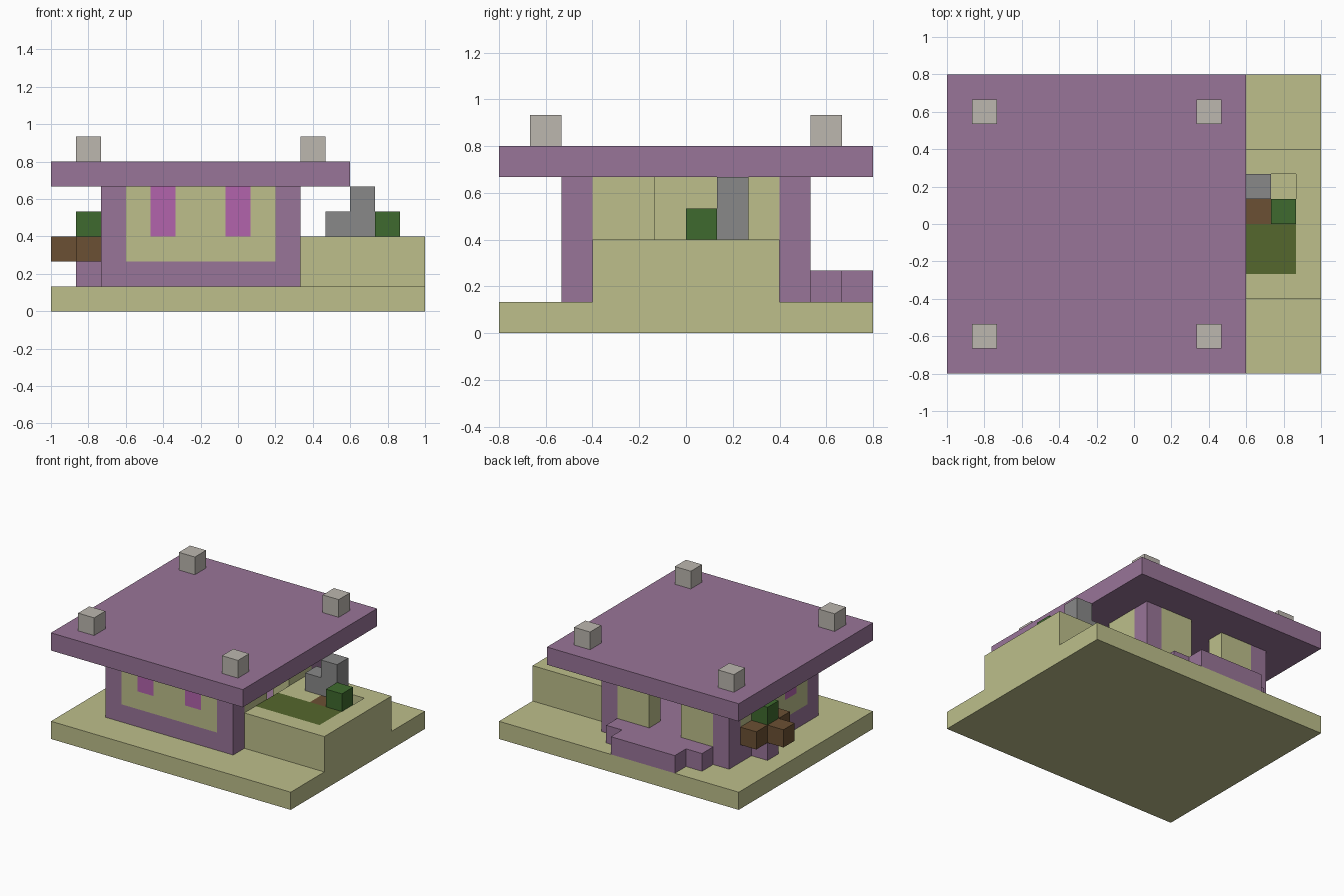
import bpy, bmesh
from mathutils import Vector

if "Cube" in bpy.data.objects:
    bpy.data.objects.remove(bpy.data.objects["Cube"], do_unlink=True)

U = 2 / 15                          # one block
ORIGIN = Vector((-1, -0.8, 0))


def colour(name, code):
    rgb = [int(code[i:i + 2], 16) / 255 for i in (0, 2, 4)]
    lin = [c / 12.92 if c < 0.04 else ((c + 0.055) / 1.055) ** 2.4 for c in rgb]
    m = bpy.data.materials.new(name)
    m.use_nodes = True
    m.diffuse_color = (*lin, 1)
    m.node_tree.nodes["Principled BSDF"].inputs["Base Color"].default_value = (*lin, 1)
    return m


SAND = colour("sand", "BDBF8B")
PURPLE = colour("dusty purple", "997598")
PINK = colour("pink glass", "B263AC")
STONE = colour("pale stone", "BCB7AF")
GREY = colour("grey rock", "898989")
BROWN = colour("brown wood", "6B5033")
LEAF = colour("leaf green", "3E6A2E")
POND = colour("pond green", "55672D")


def block(name, lo, hi, mats, cuts=(), rule=None, hole=None):
    """Box between two block corners, cut by (axis, position) planes and coloured by rule."""
    bm = bmesh.new()
    bmesh.ops.create_cube(bm, size=1)
    lo, hi = Vector(lo), Vector(hi)
    for v in bm.verts:
        v.co = Vector([(a + b) / 2 + c * (b - a) for a, b, c in zip(lo, hi, v.co)])
    for axis, pos in cuts:
        n = Vector((0, 0, 0))
        n[axis] = 1
        bmesh.ops.bisect_plane(bm, geom=bm.verts[:] + bm.edges[:] + bm.faces[:],
                               plane_co=n * pos, plane_no=n)
    for f in bm.faces:
        if rule:
            f.material_index = rule(f.calc_center_median())
    # Sink one top cell to make a hole
    if hole:
        top = [f for f in bm.faces if f.normal.z > 0.9 and hole(f.calc_center_median())]
        for f in bmesh.ops.extrude_discrete_faces(bm, faces=top)["faces"]:
            for v in f.verts:
                v.co.z -= 1
    for v in bm.verts:
        v.co = ORIGIN + v.co * U
    bmesh.ops.recalc_face_normals(bm, faces=bm.faces[:])
    me = bpy.data.meshes.new(name)
    bm.to_mesh(me)
    bm.free()
    for m in mats:
        me.materials.append(m)
    ob = bpy.data.objects.new(name, me)
    bpy.context.scene.collection.objects.link(ob)
    return ob


def cube(name, x, y, z, mat):
    return block(name, (x, y, z), (x + 1, y + 1, z + 1), [mat])


# Ground, house floor and back steps
block("ground", (0, 0, 0), (15, 12, 1), [SAND])
block("house_floor", (2, 2, 1), (10, 10, 2), [PURPLE])
block("upper_step", (3, 10, 1), (9, 11, 2), [PURPLE])
block("lower_step", (4, 11, 1), (8, 12, 2), [PURPLE])

# Corner posts and roof with stone blocks
for side, x in (("right", 2), ("left", 9)):
    for end, y in (("front", 2), ("back", 9)):
        block(f"{end}_{side}_post", (x, y, 2), (x + 1, y + 1, 5), [PURPLE])
block("roof", (0, 0, 5), (12, 12, 6), [PURPLE])
for x in (1, 10):
    for y in (1, 10):
        cube("roof_stone", x, y, 6, STONE)


# Walls with two flush windows each
def window_rule(axis):
    return lambda c: int(c.z > 3 and int(c[axis]) in (4, 7))


for name, lo, hi, axis in (("front_wall", (3, 2, 2), (9, 3, 5), 0),
                           ("right_wall", (2, 3, 2), (3, 9, 5), 1)):
    cuts = [(axis, p) for p in (4, 5, 7, 8)] + [(2, 3)]
    block(name, lo, hi, [SAND, PINK], cuts, window_rule(axis))

# Walls with an open doorway
for a in (3, 7):
    block("back_wall_panel", (a, 9, 2), (a + 2, 10, 5), [SAND])
    block("left_wall_panel", (9, a, 2), (10, a + 2, 5), [SAND])


# Terrace with a pond, a wooden cell and a hole
def terrace_rule(c):
    if c.z < 2.9:
        return 0
    if c.x < 14 and 4 < c.y < 6:
        return 1
    return 2 if 12 < c.x < 13 and 6 < c.y < 7 else 0


block("terrace", (10, 3, 1), (15, 9, 3), [SAND, POND, BROWN],
      [(0, p) for p in (12, 13, 14)] + [(1, p) for p in (4, 6, 7, 8)], terrace_rule,
      hole=lambda c: 13 < c.x < 14 and 7 < c.y < 8)
cube("low_rock", 11, 7, 3, GREY)
block("tall_rock", (12, 7, 3), (13, 8, 5), [GREY])
cube("terrace_bush", 13, 6, 3, LEAF)

# Planter beside the house
cube("planter_foot", 1, 7, 1, PURPLE)
block("planter_beam", (1, 6, 2), (2, 9, 3), [BROWN])
cube("planter_arm", 0, 7, 2, BROWN)
cube("planter_bush", 1, 7, 3, LEAF)
